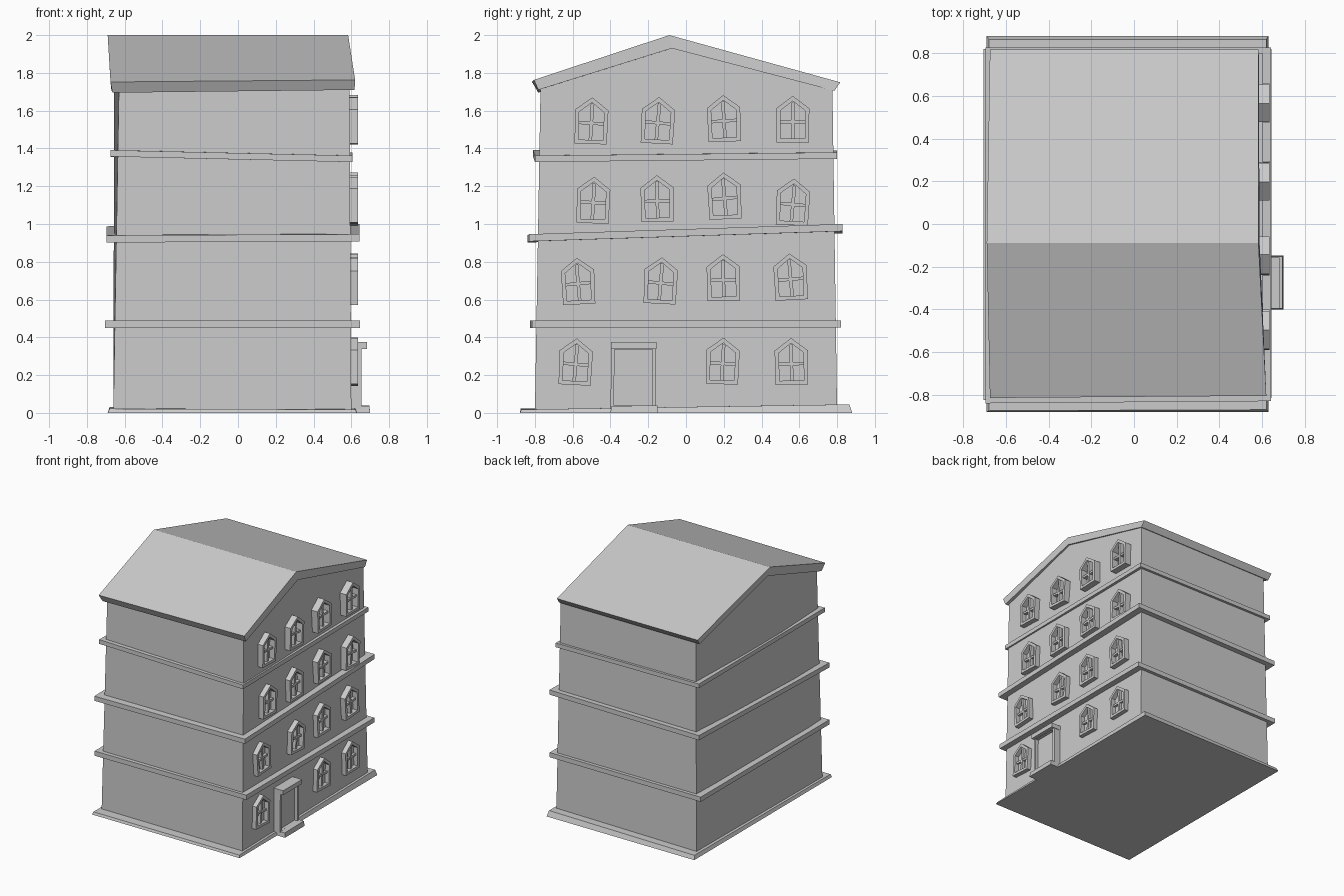
import bpy
from math import radians
from mathutils import Matrix, Vector


def make(name, verts, faces, mat=None):
    me = bpy.data.meshes.new(name)
    me.from_pydata([tuple(v) for v in verts], [], faces)
    ob = bpy.data.objects.new(name, me)
    bpy.context.collection.objects.link(ob)
    if mat:
        me.transform(mat)
    return ob


def prism(name, a, b, mat=None):
    """Solid between two matching loops (b lies on the normal side of a)."""
    n = len(a)
    faces = [tuple(reversed(range(n))), tuple(range(n, 2 * n))]
    faces += [(i, (i + 1) % n, n + (i + 1) % n, n + i) for i in range(n)]
    return make(name, list(a) + list(b), faces, mat)


def slab(name, bottom, top):
    """Flared or tilted slab: four (x, y, z) corners each, front-left anticlockwise."""
    return prism(name, bottom, top)


def box(name, x, y, z, mat=None):
    lo, hi = ([(x[0], y[0], h), (x[1], y[0], h), (x[1], y[1], h), (x[0], y[1], h)] for h in z)
    return prism(name, lo, hi, mat)


def ring(name, outer, inner, x0, x1, mat):
    """Frame of (y, z) loops, open in the middle, from depth x0 to x1."""
    n = len(outer)
    v = [(x, y, z) for x in (x0, x1) for loop in (outer, inner) for y, z in loop]
    f = []
    for i in range(n):
        j = (i + 1) % n
        f += [(2*n+i, 2*n+j, 3*n+j, 3*n+i), (i, j, 2*n+j, 2*n+i),
              (n+j, n+i, 3*n+i, 3*n+j), (j, i, n+i, n+j)]
    return make(name, v, f, mat)


# Tapered walls with gables
walls_l = [(-0.66, -0.80, 0), (-0.655, 0.80, 0), (-0.63, 0.775, 1.73), (-0.655, -0.08, 1.95), (-0.63, -0.77, 1.73)]
walls_r = [(0.60, -0.80, 0), (0.60, 0.80, 0), (0.577, 0.775, 1.73), (0.575, -0.08, 1.95), (0.59, -0.77, 1.73)]
prism("walls", walls_l, walls_r)

# Plinth
slab("plinth",
     [(-0.69, -0.88, 0), (0.63, -0.88, 0), (0.63, 0.88, 0), (-0.69, 0.88, 0)],
     [(-0.68, -0.875, 0.022), (0.62, -0.87, 0.018), (0.62, 0.865, 0.045), (-0.68, 0.865, 0.03)])


# String courses: x range, y range, underside height at the four corners
def band(name, x, y, zs, h):
    xy = [(x[0], y[0]), (x[1], y[0] + 0.01), (x[1], y[1]), (x[0], y[1])]
    slab(name, [(*p, z) for p, z in zip(xy, zs)], [(*p, z + h) for p, z in zip(xy, zs)])


band("lower_band", (-0.705, 0.645), (-0.825, 0.82), (0.45, 0.45, 0.452, 0.452), 0.038)
band("middle_band", (-0.695, 0.643), (-0.84, 0.828), (0.902, 0.908, 0.962, 0.95), 0.038)
band("upper_band", (-0.675, 0.605), (-0.81, 0.80), (1.357, 1.328, 1.345, 1.355), 0.034)

# Roof shell with folded profile
roof_l = [(-0.665, -0.782, 1.695), (-0.68, -0.075, 1.93), (-0.67, 0.785, 1.705),
          (-0.675, 0.817, 1.75), (-0.69, -0.088, 2.0), (-0.675, -0.815, 1.752)]
roof_r = [(0.617, -0.782, 1.71), (0.588, -0.075, 1.93), (0.585, 0.785, 1.705),
          (0.583, 0.817, 1.75), (0.583, -0.088, 2.0), (0.62, -0.805, 1.763)]
n = 6
make("roof", roof_l + roof_r,
     [(4, 5, 0, 1), (3, 4, 1, 2), (7, 6, 11, 10), (8, 7, 10, 9)]
     + [(i, (i + 1) % n, n + (i + 1) % n, n + i) for i in range(n)])

# Windows on the right wall: y centre, sill z, tilt in degrees
windows = [
    (-0.59, 0.148, -3), (0.19, 0.152, -2), (0.56, 0.15, 1),
    (-0.565, 0.575, 3), (-0.14, 0.578, -3), (0.20, 0.594, 1), (0.56, 0.598, 3),
    (-0.495, 1.004, -2), (-0.15, 1.012, 1), (0.21, 1.026, 3), (0.56, 0.994, -3),
    (-0.505, 1.424, -2), (-0.155, 1.426, -3), (0.205, 1.436, 2), (0.565, 1.432, 0),
]
outer = [(-0.085, 0), (0.085, 0), (0.088, 0.18), (0, 0.246), (-0.088, 0.18)]
inner = [(-0.064, 0.021), (0.064, 0.021), (0.066, 0.168), (0, 0.219), (-0.066, 0.168)]
for i, (y, z, tilt) in enumerate(windows, 1):
    m = Matrix.Translation((0, y, z)) @ Matrix.Rotation(radians(tilt), 4, 'X')
    ring(f"window_frame_{i}", outer, inner, 0.565, 0.634, m)
    lean = Matrix.Translation(Vector((0, 0, 0.11))) @ Matrix.Rotation(radians(tilt * 0.7), 4, 'X')
    box(f"window_mullion_{i}", (0.57, 0.62), (-0.009, 0.009), (-0.095, 0.104), m @ lean)
    box(f"window_transom_{i}", (0.57, 0.617), (-0.067, 0.067), (-0.009, 0.008), m @ lean)

# Door: frame, leaf, lintel and step
ring("door_frame", [(-0.40, 0.02), (-0.158, 0.02), (-0.16, 0.345), (-0.395, 0.345)],
     [(-0.382, 0.038), (-0.178, 0.038), (-0.178, 0.335), (-0.378, 0.335)], 0.59, 0.655, None)
box("door_leaf", (0.59, 0.63), (-0.385, -0.175), (0.03, 0.34))
box("door_lintel", (0.59, 0.682), (-0.397, -0.157), (0.338, 0.374))
slab("door_step",
     [(0.59, -0.40, 0), (0.70, -0.40, 0), (0.70, -0.148, 0), (0.59, -0.148, 0)],
     [(0.59, -0.395, 0.036), (0.695, -0.395, 0.036), (0.695, -0.152, 0.04), (0.59, -0.152, 0.04)])
